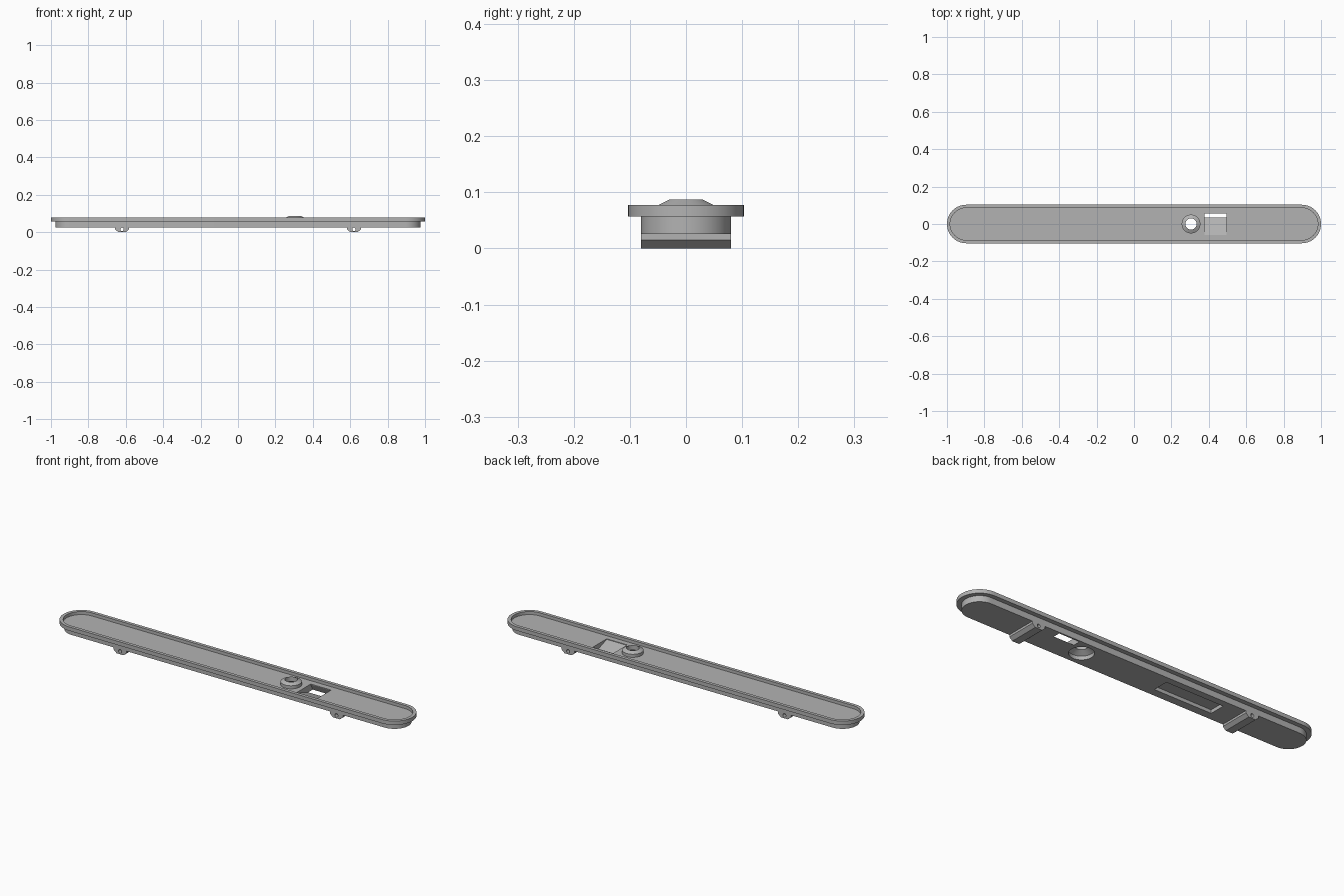
import bpy, bmesh, math
from mathutils import Matrix

cube = bpy.data.objects.get("Cube")
if cube:
    bpy.data.objects.remove(cube, do_unlink=True)

grey = bpy.data.materials.new("plain grey")
grey.use_nodes = True
COLOUR = (0.45, 0.45, 0.45, 1)
grey.diffuse_color = COLOUR
grey.node_tree.nodes["Principled BSDF"].inputs["Base Color"].default_value = COLOUR


def finish(name, bm):
    bmesh.ops.recalc_face_normals(bm, faces=bm.faces[:])
    mesh = bpy.data.meshes.new(name)
    bm.to_mesh(mesh)
    bm.free()
    mesh.materials.append(grey)
    ob = bpy.data.objects.new(name, mesh)
    bpy.context.collection.objects.link(ob)
    return ob


def prism(name, points, offset):
    """Extrude a closed outline of 3D points along an offset."""
    bm = bmesh.new()
    face = bm.faces.new([bm.verts.new(p) for p in points])
    ext = bmesh.ops.extrude_face_region(bm, geom=[face])
    moved = [v for v in ext["geom"] if isinstance(v, bmesh.types.BMVert)]
    bmesh.ops.translate(bm, verts=moved, vec=offset)
    return finish(name, bm)


def capsule(name, half_length, radius, z0, z1, steps=32):
    """Slab with full-round ends."""
    points = []
    for side in (1, -1):
        for i in range(steps + 1):
            a = side * math.pi / 2 - math.pi / 2 + math.pi * i / steps
            a -= math.pi / 2 if side == 1 else -math.pi / 2
            a += math.pi / 2 if side == 1 else -math.pi / 2
            a = math.pi * i / steps - side * math.pi / 2
            points.append((side * (half_length - radius) + radius * math.cos(a),
                           radius * math.sin(a), z0))
    return prism(name, points, (0, 0, z1 - z0))


def lathe(name, profile, x, steps=48):
    """Solid of revolution; the profile starts and ends on the axis."""
    bm = bmesh.new()
    verts = [bm.verts.new((r, 0, z)) for r, z in profile]
    edges = [bm.edges.new(pair) for pair in zip(verts, verts[1:])]
    bmesh.ops.spin(bm, geom=verts + edges, cent=(0, 0, 0), axis=(0, 0, 1),
                   angle=2 * math.pi, steps=steps)
    bmesh.ops.remove_doubles(bm, verts=bm.verts[:], dist=1e-5)
    bmesh.ops.translate(bm, verts=bm.verts[:], vec=(x, 0, 0))
    return finish(name, bm)


def box(name, lo, hi):
    outline = [(lo[0], lo[1], lo[2]), (hi[0], lo[1], lo[2]),
               (hi[0], hi[1], lo[2]), (lo[0], hi[1], lo[2])]
    return prism(name, outline, (0, 0, hi[2] - lo[2]))


def combine(ob, other, operation):
    mod = ob.modifiers.new("boolean", "BOOLEAN")
    mod.operation, mod.object, mod.solver = operation, other, "EXACT"
    bpy.context.view_layer.objects.active = ob
    bpy.ops.object.modifier_apply(modifier=mod.name)
    bpy.data.objects.remove(other, do_unlink=True)


def smooth(ob):
    bpy.ops.object.select_all(action="DESELECT")
    ob.select_set(True)
    bpy.context.view_layer.objects.active = ob
    bpy.ops.object.shade_smooth_by_angle(angle=math.radians(20))


FLOOR, BASE, RIM = 0.061, 0.026, 0.077
BOSS_X = 0.305

# Tray: overhanging rim on a narrower body, with a shallow recess on top
tray = capsule("tray", 1.0, 0.103, 0.057, RIM)
combine(tray, capsule("body", 0.977, 0.08, BASE, 0.059), "UNION")
combine(tray, capsule("recess", 0.983, 0.086, FLOOR, 0.12), "DIFFERENCE")

# Raised boss with a bore that widens underneath
combine(tray, lathe("boss", [(0, 0.05), (0.05, 0.05), (0.05, RIM),
                             (0.03, 0.087), (0, 0.087)], BOSS_X), "UNION")
combine(tray, lathe("bore", [(0, 0), (0.058, 0), (0.058, 0.045),
                             (0.03, 0.062), (0.03, 0.12), (0, 0.12)], BOSS_X), "DIFFERENCE")

# Ramped slot sloping down to an opening at the back of the underside
slot = [(-0.058, 0.1), (-0.058, FLOOR - 0.003), (0.035, BASE), (0.035, 0),
        (0.072, 0), (0.072, BASE), (0.056, FLOOR - 0.003), (0.056, 0.1)]
combine(tray, prism("slot", [(0.378, y, z) for y, z in slot], (0.117, 0, 0)), "DIFFERENCE")

# Rectangular pocket in the underside
combine(tray, box("pocket", (-0.48, -0.038, 0), (-0.15, 0.045, 0.044)), "DIFFERENCE")
smooth(tray)

# Two cross lugs under the body, each with a pin hole
lug_profile = [(-0.037, 0.028), (-0.037, 0.015), (-0.02, 0),
               (0.02, 0), (0.037, 0.015), (0.037, 0.028)]
for name, x in (("right_lug", -0.62), ("left_lug", 0.62)):
    lug = prism(name, [(x + dx, -0.08, z) for dx, z in lug_profile], (0, 0.16, 0))
    bm = bmesh.new()
    bmesh.ops.create_cone(bm, cap_ends=True, segments=24, radius1=0.009, radius2=0.009,
                          depth=0.3, matrix=Matrix.Translation((x, 0, 0.015))
                          @ Matrix.Rotation(math.pi / 2, 4, "X"))
    combine(lug, finish("pin_hole", bm), "DIFFERENCE")
    smooth(lug)
